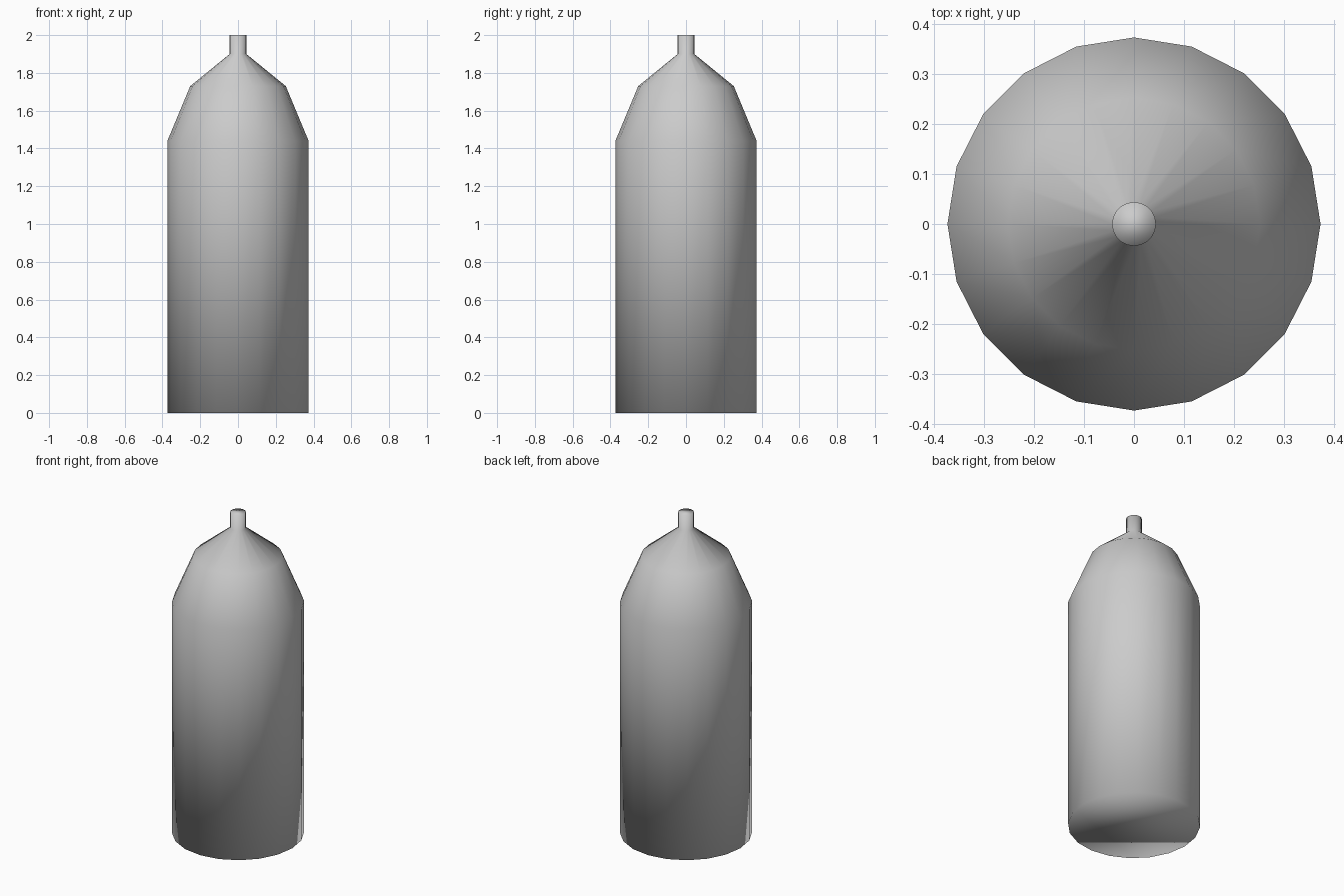
import bpy, bmesh
from math import cos, sin, tau

if "Cube" in bpy.data.objects:
    bpy.data.objects.remove(bpy.data.objects["Cube"])

SIDES = 20


def lathe(name, profile):
    """Closed smooth solid of revolution from (radius, height) points."""
    bm = bmesh.new()
    rings = [[bm.verts.new((r * cos(tau * i / SIDES), r * sin(tau * i / SIDES), z))
              for i in range(SIDES)] for r, z in profile]
    for low, high in zip(rings, rings[1:]):
        for i in range(SIDES):
            j = (i + 1) % SIDES
            bm.faces.new((low[i], low[j], high[j], high[i]))
    bm.faces.new(rings[0][::-1])
    bm.faces.new(rings[-1])
    for f in bm.faces:
        f.smooth = True
    mesh = bpy.data.meshes.new(name)
    bm.to_mesh(mesh)
    bm.free()
    obj = bpy.data.objects.new(name, mesh)
    bpy.context.collection.objects.link(obj)
    return obj


# Bottle: straight wall, two-step shoulder, thin neck
lathe("bottle", [(0.374, 0), (0.374, 1.44), (0.253, 1.73), (0.044, 1.9), (0.044, 2.0)])
